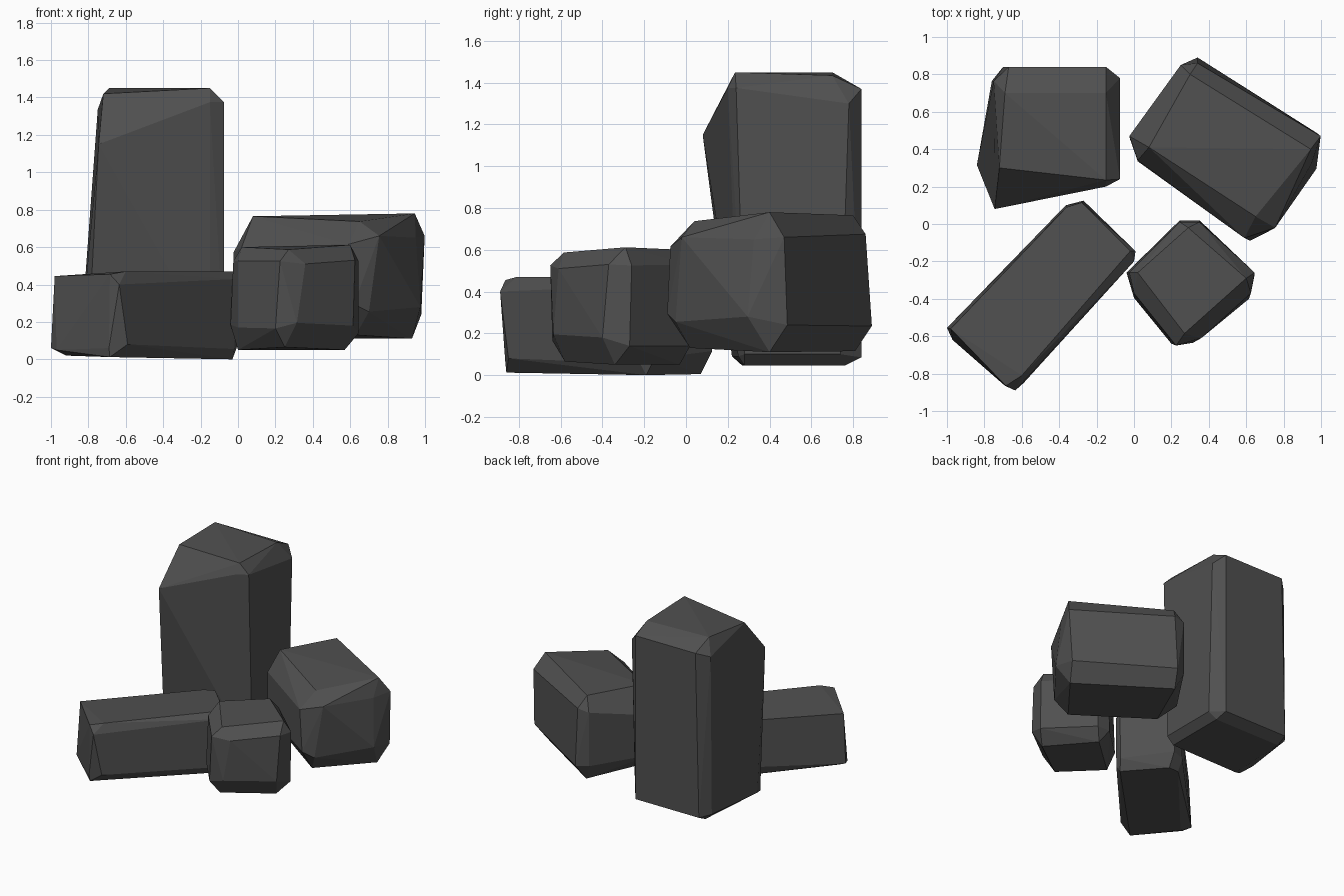
import bpy, bmesh, math

stone = bpy.data.materials.new("dark_stone")
stone.diffuse_color = (0.08, 0.08, 0.08, 1)


def rock(name, *rings):
    """Chiselled boulder: convex skin over a few outlines, bottom cap to top cap."""
    bm = bmesh.new()
    for ring in rings:
        for p in ring:
            bm.verts.new(p)
    res = bmesh.ops.convex_hull(bm, input=bm.verts[:])
    inner = {g for g in res["geom_interior"] + res["geom_unused"]
             if isinstance(g, bmesh.types.BMVert)}
    bmesh.ops.delete(bm, geom=list(inner), context='VERTS')
    # merge nearly coplanar triangles into broad flat facets
    bmesh.ops.dissolve_limit(bm, angle_limit=math.radians(5),
                             verts=bm.verts[:], edges=bm.edges[:])
    bmesh.ops.recalc_face_normals(bm, faces=bm.faces[:])
    me = bpy.data.meshes.new(name)
    bm.to_mesh(me)
    bm.free()
    me.materials.append(stone)
    ob = bpy.data.objects.new(name, me)
    bpy.context.collection.objects.link(ob)
    return ob


# tall standing stone, back left
rock("tall_rock",
     [(-.72, .27, .045), (-.13, .28, .045), (-.13, .76, .045), (-.70, .76, .045)],
     [(-.80, .22, .09), (-.15, .25, .09), (-.075, .28, .10), (-.075, .74, .10),
      (-.15, .84, .085), (-.70, .84, .085), (-.76, .765, .10), (-.84, .315, .12)],
     [(-.745, .08, 1.15), (-.15, .20, 1.375), (-.075, .24, 1.375), (-.075, .78, 1.30),
      (-.15, .84, 1.37), (-.67, .84, 1.37), (-.75, .765, 1.335)],
     [(-.72, .30, 1.42), (-.15, .235, 1.45), (-.15, .70, 1.435), (-.69, .70, 1.45)])

# broad block, back right
rock("broad_rock",
     [(.12, .40, .115), (.30, .81, .115), (.93, .40, .11), (.63, .02, .13)],
     [(-.02, .45, .25), (.02, .335, .28), (.62, -.09, .295), (.70, -.05, .255),
      (.975, .295, .28), (.98, .485, .24), (.34, .89, .235), (.25, .85, .24)],
     [(-.025, .47, .57), (.02, .34, .60), (.59, -.075, .615), (.755, -.02, .66),
      (.95, .325, .65), (.998, .47, .66), (.34, .86, .675), (.25, .85, .66)],
     [(.08, .41, .765), (.30, .80, .765), (.945, .40, .78), (.65, .04, .737)])

# long low slab, front left
rock("long_rock",
     [(-.92, -.58, .02), (-.685, -.86, .012), (-.62, -.80, .008),
      (-.03, -.19, 0), (-.27, .07, .005), (-.36, .06, .01)],
     [(-1, -.555, .06), (-.97, -.62, .05), (-.69, -.865, .06), (-.59, -.85, .08),
      (-.02, -.22, .055), (0, -.15, .08), (-.27, .125, .115), (-.365, .10, .10)],
     [(-.635, -.89, .40), (0, -.20, .43), (.008, -.145, .43)],
     [(-.98, -.56, .445), (-.685, -.865, .455), (-.60, -.81, .47),
      (-.02, -.145, .47), (-.28, .115, .46), (-.36, .09, .455)])

# small cube-like stone, front right
rock("small_rock",
     [(0, -.30, .05), (.25, -.58, .065), (.57, -.34, .05), (.30, -.03, .05)],
     [(-.04, -.26, .185), (0, -.395, .17), (.20, -.64, .165), (.315, -.635, .195),
      (.615, -.40, .18), (.645, -.27, .14), (.35, .02, .14), (.245, .02, .14)],
     [(-.025, -.26, .525), (0, -.37, .525), (.225, -.65, .525), (.36, -.61, .51),
      (.625, -.37, .53), (.645, -.26, .525), (.35, .01, .53), (.245, .01, .53)],
     [(.02, -.26, .60), (.27, -.585, .587), (.60, -.29, .612), (.29, -.02, .60)])
